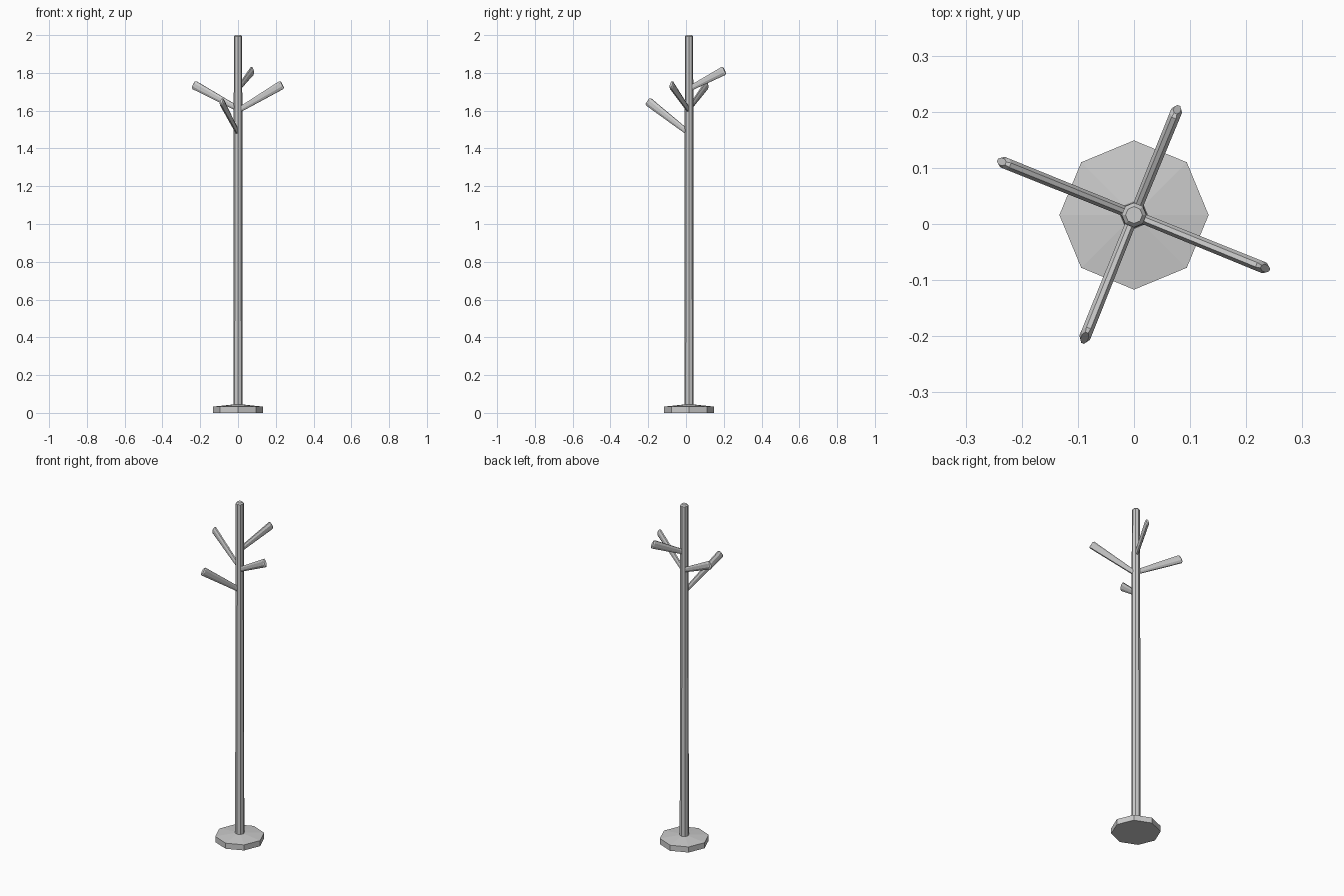
import bpy, bmesh
from math import cos, sin, pi
from mathutils import Vector

if "Cube" in bpy.data.objects:
    bpy.data.objects.remove(bpy.data.objects["Cube"])

CY = 0.016  # the pole axis sits slightly behind the origin


def loft(name, rings, sides, phase=0.0):
    """Skin rings given as (centre, side axis, up axis) and cap both ends."""
    bm = bmesh.new()
    loops = []
    for c, u, v in rings:
        angles = [phase + 2 * pi * i / sides for i in range(sides)]
        loops.append([bm.verts.new(c + u * cos(a) + v * sin(a)) for a in angles])
    for a, b in zip(loops, loops[1:]):
        for i in range(sides):
            j = (i + 1) % sides
            bm.faces.new((a[i], a[j], b[j], b[i]))
    bm.faces.new(loops[0][::-1])
    bm.faces.new(loops[-1])
    bmesh.ops.recalc_face_normals(bm, faces=bm.faces)
    mesh = bpy.data.meshes.new(name)
    bm.to_mesh(mesh)
    bm.free()
    obj = bpy.data.objects.new(name, mesh)
    bpy.context.collection.objects.link(obj)
    return obj


def turned(name, profile):
    """Octagonal upright part from (radius, height) pairs."""
    rings = [(Vector((0, CY, z)), Vector((r, 0, 0)), Vector((0, r, 0))) for r, z in profile]
    return loft(name, rings, 8)


def branch(name, start_z, tip):
    """Flattened peg that gets taller towards its bevelled tip."""
    start, tip = Vector((0, CY, start_z)), Vector(tip)
    axis = (tip - start).normalized()
    side = axis.cross(Vector((0, 0, 1))).normalized()
    up = side.cross(axis)
    rings = [(start, side * 0.010, up * 0.014),
             (tip - axis * 0.007, side * 0.011, up * 0.025),
             (tip, side * 0.007, up * 0.019)]
    return loft(name, rings, 8, pi / 8)


# Base plate with a shallow conical top
turned("base", [(0.133, 0), (0.133, 0.033), (0.022, 0.045)])

# Slightly tapered pole with a chamfered top
turned("pole", [(0.025, 0.03), (0.023, 1.4), (0.022, 1.992), (0.015, 2.0)])

# Four hanging branches, a quarter turn apart at staggered heights
branch("branch_right", 1.60, (0.234, -0.079, 1.738))
branch("branch_left", 1.61, (-0.236, 0.111, 1.738))
branch("branch_back", 1.715, (0.077, 0.204, 1.813))
branch("branch_front", 1.48, (-0.088, -0.203, 1.65))
